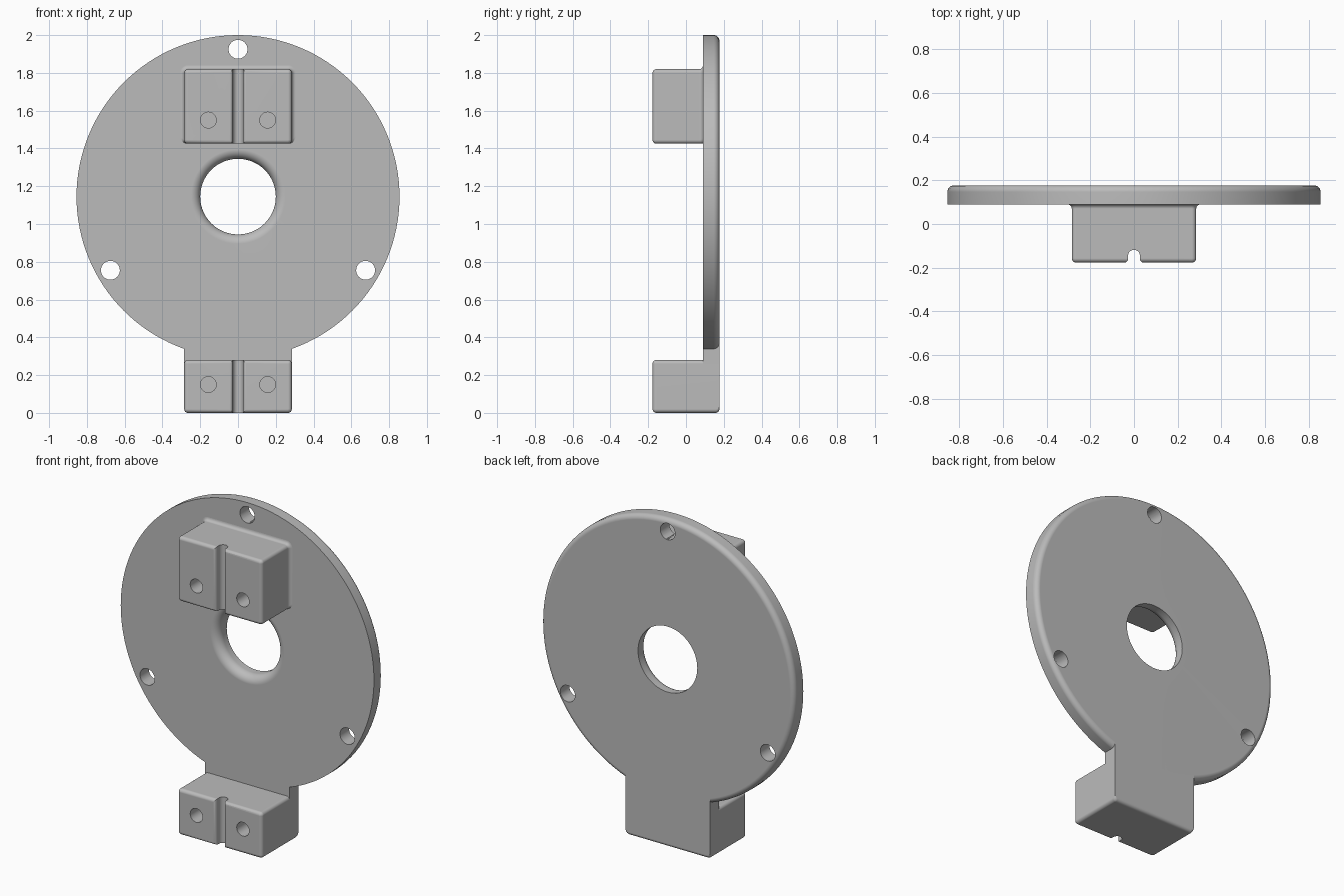
import bpy, bmesh
from math import sin, cos, pi, radians

if "Cube" in bpy.data.objects:
    bpy.data.objects.remove(bpy.data.objects["Cube"])

FRONT, PLATE, BACK = -0.177, 0.09, 0.177   # depth of block faces, plate front, plate back
HALF = 0.285                               # half width of the blocks and neck
DISC_Z, DISC_R = 1.145, 0.855
ROUND = 0.02

grey = bpy.data.materials.new("plain_grey")
grey.use_nodes = True
grey.diffuse_color = (0.5, 0.5, 0.5, 1)
grey.node_tree.nodes["Principled BSDF"].inputs["Base Color"].default_value = (0.5, 0.5, 0.5, 1)


def arc(cx, cy, r, a0, a1, n=6):
    """Points on an arc, angles in degrees."""
    angles = [radians(a0 + (a1 - a0) * i / n) for i in range(n + 1)]
    return [(cx + r * cos(a), cy + r * sin(a)) for a in angles]


def loft(name, rings, caps=True, loop=False):
    """Skin a list of equal closed rings of 3D points."""
    bm = bmesh.new()
    rows = [[bm.verts.new(p) for p in ring] for ring in rings]
    n = len(rows[0])
    pairs = list(zip(rows, rows[1:])) + ([(rows[-1], rows[0])] if loop else [])
    for a, b in pairs:
        for i in range(n):
            j = (i + 1) % n
            bm.faces.new((a[i], a[j], b[j], b[i]))
    if caps:
        bm.faces.new(rows[0])
        bm.faces.new(rows[-1])
    bmesh.ops.recalc_face_normals(bm, faces=bm.faces)
    mesh = bpy.data.meshes.new(name)
    bm.to_mesh(mesh)
    bm.free()
    obj = bpy.data.objects.new(name, mesh)
    mesh.materials.append(grey)
    bpy.context.collection.objects.link(obj)
    return obj


def select(obj):
    bpy.ops.object.select_all(action='DESELECT')
    obj.select_set(True)
    bpy.context.view_layer.objects.active = obj


def cut(obj, cutter):
    mod = obj.modifiers.new("cut", 'BOOLEAN')
    mod.operation, mod.solver, mod.object = 'DIFFERENCE', 'EXACT', cutter
    select(obj)
    bpy.ops.object.modifier_apply(modifier=mod.name)
    bpy.data.objects.remove(cutter)


def finish(obj):
    select(obj)
    bpy.ops.object.shade_smooth_by_angle(angle=radians(35))
    mod = obj.modifiers.new("flat_faces", 'WEIGHTED_NORMAL')
    mod.keep_sharp = True


def pin(x, z, r, y0, y1):
    """Round cutter along y."""
    ring = arc(x, z, r, 0, 360, 32)[:-1]
    return loft("pin_cutter", [[(px, y, pz) for px, pz in ring] for y in (y0, y1)])


def section(y, side, low, high, z0, z1):
    """Rounded rectangle at depth y, grown by an offset on each side."""
    x, a, b = HALF + side, z0 - low, z1 + high
    r = max(ROUND + side, 0.001)
    pts = (arc(x - r, b - r, r, 0, 90) + arc(r - x, b - r, r, 90, 180)
           + arc(r - x, a + r, r, 180, 270) + arc(x - r, a + r, r, 270, 360))
    return [(px, y, pz) for px, pz in pts]


def groove(z0, z1):
    """Round-bottomed slot cutter with softened mouth."""
    w, m = 0.027, 0.018
    half = arc(w + m, FRONT + m, m, 270, 180) + arc(0, -0.145, w, 0, 90)
    pts = [(w + m, FRONT - 0.05)] + half
    pts += [(-x, y) for x, y in reversed(pts) if x > 1e-6]
    return loft("groove_cutter", [[(x, y, z) for x, y in pts] for z in (z0, z1)])


def front_rounding(z0, z1):
    return [section(FRONT + ROUND * (1 - sin(t)), -ROUND * (1 - cos(t)),
                    -ROUND * (1 - cos(t)), -ROUND * (1 - cos(t)), z0, z1)
            for t in [pi / 2 * (1 - i / 6) for i in range(7)]]


def finish_block(obj, z0, z1, hole_z):
    cut(obj, groove(z0 - 0.1, z1 + 0.1))
    for x in (-0.157, 0.157):
        cut(obj, pin(x, hole_z, 0.042, FRONT - 0.05, 0.03))
    finish(obj)


# Round plate: lathed ring with flared centre hole and rounded back rim
profile = (arc(0.25, PLATE + 0.05, 0.05, 270, 180, 8) + [(0.2, BACK)]
           + arc(DISC_R - 0.03, BACK - 0.03, 0.03, 90, 0) + [(DISC_R, PLATE)])
SEG = 128
plate = loft("round_plate",
             [[(r * cos(2 * pi * i / SEG), y, DISC_Z + r * sin(2 * pi * i / SEG))
               for r, y in profile] for i in range(SEG)], caps=False, loop=True)
for a in (90, 210, 330):
    cut(plate, pin(0.78 * cos(radians(a)), DISC_Z + 0.78 * sin(radians(a)), 0.05, 0, 0.3))
finish(plate)

# Upper block, flaring into the plate at its sides and top
z0, z1 = 1.425, 1.82
rings = front_rounding(z0, z1)
for i in range(7):
    t = pi / 2 * i / 6
    grow = ROUND * (1 - cos(t))
    rings.append(section(PLATE - ROUND * (1 - sin(t)), grow, 0, grow, z0, z1))
rings.append(section(PLATE + 0.01, ROUND, 0, ROUND, z0, z1))
finish_block(loft("upper_block", rings), z0, z1, 1.55)

# Lower block, with rounded front and rounded bottom back edge
z0, z1 = 0.0, 0.28
rings = front_rounding(z0, z1)
for i in range(7):
    t = pi / 2 * i / 6
    rings.append(section(BACK - ROUND * (1 - sin(t)), 0, -ROUND * (1 - cos(t)), 0, z0, z1))
finish_block(loft("lower_block", rings), z0, z1, 0.15)

# Neck joining the lower block to the plate
corners = [(-HALF, 0.2), (HALF, 0.2), (HALF, 0.42), (-HALF, 0.42)]
loft("neck", [[(x, y, z) for x, z in corners] for y in (PLATE, BACK)])
